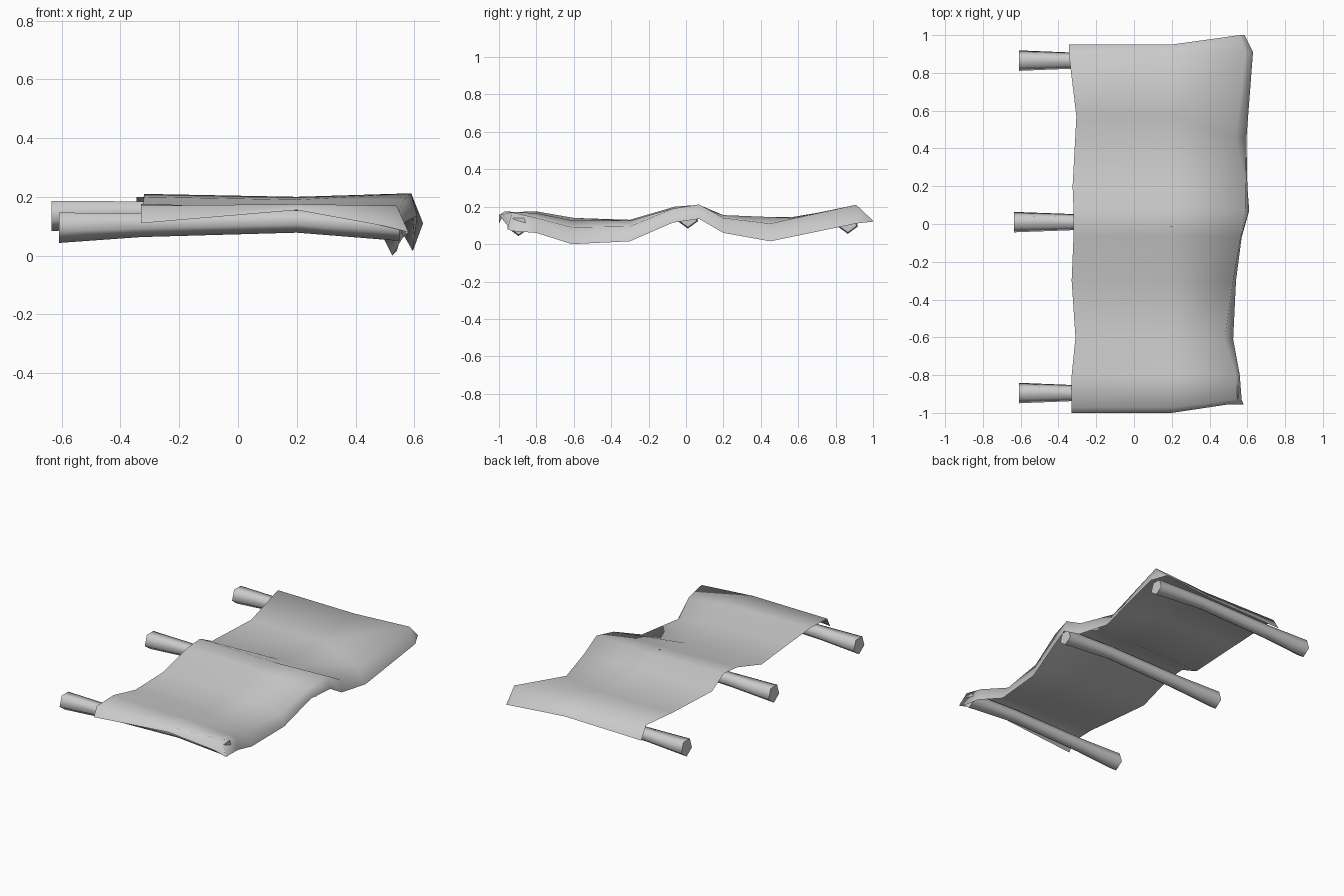
import bpy
import bmesh
from math import cos, sin, pi, radians

cube = bpy.data.objects.get("Cube")
if cube:
    bpy.data.objects.remove(cube, do_unlink=True)

GREY = (0.6, 0.6, 0.6, 1.0)
material = bpy.data.materials.new("plain grey")
material.use_nodes = True
material.diffuse_color = GREY
material.node_tree.nodes["Principled BSDF"].inputs["Base Color"].default_value = GREY


def finish(name, bm, angle):
    """Turn a bmesh into a smooth-shaded object with the shared material."""
    mesh = bpy.data.meshes.new(name)
    bm.to_mesh(mesh)
    bm.free()
    mesh.materials.append(material)
    obj = bpy.data.objects.new(name, mesh)
    bpy.context.collection.objects.link(obj)
    bpy.ops.object.select_all(action="DESELECT")
    obj.select_set(True)
    bpy.context.view_layer.objects.active = obj
    bpy.ops.object.shade_smooth_by_angle(angle=radians(angle))
    return obj


def loft(bm, rings, closed=False):
    """Join successive rows of points with quads and return the vertex rows."""
    rows = [[bm.verts.new(point) for point in ring] for ring in rings]
    for lower, upper in zip(rows, rows[1:]):
        count = len(lower)
        for i in range(count if closed else count - 1):
            j = (i + 1) % count
            bm.faces.new((lower[i], lower[j], upper[j], upper[i]))
    return rows


# Draped sheet: one cross-section per row, running from the front to the back hem
# y at open edge, y at hem, edge x, edge z, middle z, fold x, fold z, hem x, hem z
SECTIONS = [
    (-1, -.955, -.33, .11, .155, .5, .1, .58, .08),
    (-.97, -.93, -.33, .17, .175, .54, .17, .57, .07),
    (-.8, -.8, -.33, .175, .165, .54, .14, .56, .06),
    (-.6, -.61, -.31, .14, .125, .48, .09, .525, 0),
    (-.3, -.3, -.33, .13, .125, .525, .095, .54, .015),
    (-.06, -.07, -.32, .2, .19, .565, .19, .57, .115),
    (.07, .07, -.32, .21, .2, .59, .212, .61, .135),
    (.2, .2, -.325, .145, .155, .59, .14, .6, .06),
    (.57, .45, -.305, .145, .14, .54, .11, .595, .015),
    (.9, .91, -.345, .2, .195, .59, .21, .63, .11),
    (.95, 1, -.345, .12, .13, .56, .125, .585, .12),
]
MIDDLE_X = .2
bm = bmesh.new()
loft(bm, [
    [(edge_x, y, edge_z), (MIDDLE_X, y, middle_z),
     (fold_x, hem_y, fold_z), (hem_x, hem_y, hem_z)]
    for y, hem_y, edge_x, edge_z, middle_z, fold_x, fold_z, hem_x, hem_z in SECTIONS
])
finish("draped_sheet", bm, 180)


# Support poles: five-sided, waisted in the middle and sagging at the far end
def pole(name, y, z, start):
    stations = [(start, 0, .057), (-.33, .008, .045), (.2, .02, .042), (.55, 0, .05)]
    rings = []
    for x, lift, radius in stations:
        angles = [2 * pi * i / 5 - pi / 2 for i in range(5)]
        rings.append([(x, y + radius * cos(a), z + lift + radius * sin(a)) for a in angles])
    bm = bmesh.new()
    rows = loft(bm, rings, closed=True)
    bm.faces.new(rows[0])
    bm.faces.new(rows[-1])
    bmesh.ops.recalc_face_normals(bm, faces=bm.faces)
    finish(name, bm, 80)


pole("front_pole", -.895, .1, -.61)
pole("middle_pole", .01, .14, -.635)
pole("back_pole", .865, .112, -.61)
